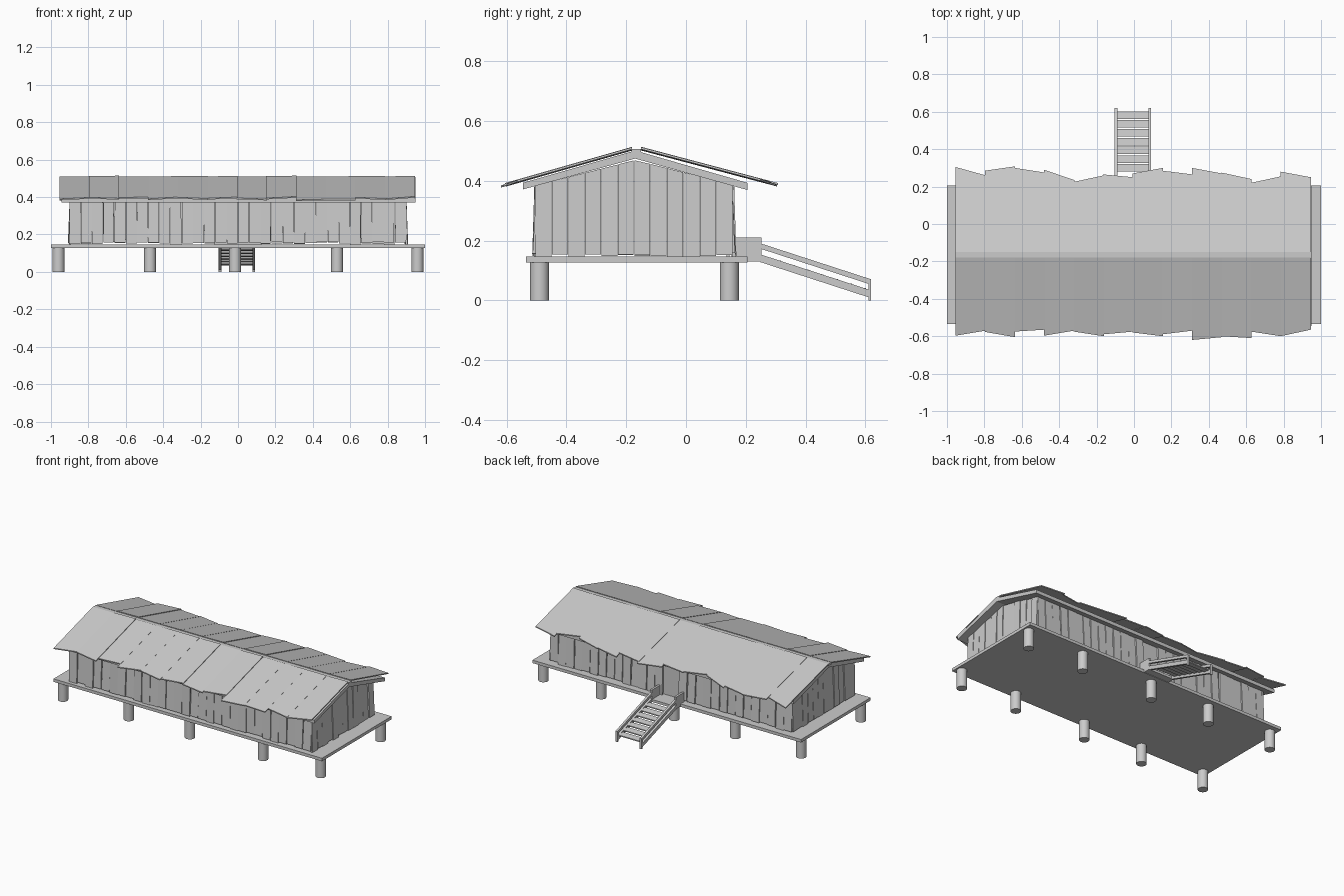
import bpy, bmesh, math, random

if "Cube" in bpy.data.objects:
    bpy.data.objects.remove(bpy.data.objects["Cube"])
random.seed(4)
RY, DECK = -0.17, 0.147          # ridge y, deck top z


def finish(name, bm):
    bmesh.ops.recalc_face_normals(bm, faces=bm.faces[:])
    me = bpy.data.meshes.new(name)
    bm.to_mesh(me)
    bm.free()
    ob = bpy.data.objects.new(name, me)
    bpy.context.collection.objects.link(ob)
    return ob


def hexa(bm, low, high):
    """Closed solid between two matching polygons."""
    a = [bm.verts.new(p) for p in low]
    b = [bm.verts.new(p) for p in high]
    bm.faces.new(a)
    bm.faces.new(b)
    n = len(a)
    for i in range(n):
        bm.faces.new((a[i], a[(i + 1) % n], b[(i + 1) % n], b[i]))


def box(bm, x0, x1, y0, y1, z0, z1):
    q = [(x0, y0), (x1, y0), (x1, y1), (x0, y1)]
    hexa(bm, [(x, y, z0) for x, y in q], [(x, y, z1) for x, y in q])


def extrude_x(bm, profile, x0, x1):
    hexa(bm, [(x0, y, z) for y, z in profile], [(x1, y, z) for y, z in profile])


# Deck
bm = bmesh.new()
box(bm, -1, 1, -0.535, 0.205, 0.127, DECK)
finish("deck", bm)

# Support posts
for x in (-0.96, -0.47, -0.015, 0.53, 0.96):
    for y in (-0.49, 0.145):
        bpy.ops.mesh.primitive_cylinder_add(vertices=20, radius=0.032, depth=0.13, location=(x, y, 0.065))
        bpy.context.object.name = "support_post"
        bpy.ops.object.shade_smooth_by_angle()

# Long walls of uneven upright planks, leaning slightly inwards
T = 0.012
for name, yb, s in (("front_wall", -0.512, 1), ("back_wall", 0.166, -1)):
    bm = bmesh.new()
    n = 30
    for i in range(n):
        x0 = -0.9 + 1.8 * i / n
        x1 = x0 + 1.8 / n - random.uniform(0, 0.006)
        if s < 0 and abs((x0 + x1) / 2) < 0.08:
            continue                       # doorway
        o = yb + s * random.uniform(-0.003, 0.004)
        t = random.uniform(-0.003, 0.003)
        z0 = DECK + random.uniform(0, 0.012)
        yt = o + s * random.uniform(0.006, 0.014)
        hexa(bm, [(x0, o, z0), (x1, o, z0), (x1, o + s * T, z0), (x0, o + s * T, z0)],
             [(x0 + t, yt, 0.385), (x1 + t, yt, 0.385), (x1 + t, yt + s * T, 0.385), (x0 + t, yt + s * T, 0.385)])
    finish(name, bm)

# Recessed door
bm = bmesh.new()
box(bm, -0.125, 0.125, 0.135, 0.145, DECK, 0.385)
finish("door", bm)

# Gable walls
def gable_z(y):
    return 0.47 - 0.255 * abs(y - RY)

for s in (-1, 1):
    bm = bmesh.new()
    n = 12
    for i in range(n):
        y0 = -0.503 + 0.66 * i / n
        y1 = y0 + 0.66 / n - 0.002
        xb = 0.905 + random.uniform(-0.003, 0.005)
        xt = xb - random.uniform(0.005, 0.012)
        z0 = DECK + random.uniform(0, 0.008)
        hexa(bm, [(s * xb, y0, z0), (s * xb, y1, z0), (s * (xb - T), y1, z0), (s * (xb - T), y0, z0)],
             [(s * xt, y0, gable_z(y0)), (s * xt, y1, gable_z(y1)),
              (s * (xt - T), y1, gable_z(y1)), (s * (xt - T), y0, gable_z(y0))])
    finish("gable_wall", bm)

# Under-roof with gabled section
bm = bmesh.new()
extrude_x(bm, [(-0.545, 0.372), (RY, 0.475), (0.205, 0.37), (0.205, 0.394), (RY, 0.502), (-0.545, 0.394)], -0.945, 0.95)
finish("roof_frame", bm)

# Ragged roof sheets: eave y at both ends of each sheet
front = [(-.597, -.57), (-.577, -.605), (-.575, -.565), (-.597, -.57), (-.575, -.60), (-.59, -.575),
         (-.58, -.60), (-.59, -.57), (-.62, -.605), (-.60, -.61), (-.575, -.60), (-.60, -.565)]
back = [(.305, .26), (.285, .308), (.30, .275), (.29, .235), (.225, .26), (.265, .25),
        (.27, .30), (.285, .265), (.30, .27), (.275, .24), (.22, .255), (.28, .25)]
for name, eaves, ys, slope in (("front_roof_sheet", front, -0.18, 0.285), ("back_roof_sheet", back, -0.15, 0.265)):
    for i, (ea, eb) in enumerate(eaves):
        x0 = -0.955 + 0.158 * i
        x1 = x0 + 0.162
        lift = (0, 0.004, 0.002)[i % 3]
        q = [(x0, ys), (x1, ys), (x1, eb), (x0, ea)]
        low = [(x, y, 0.502 + lift * 0.6 - slope * abs(y - ys) + (0.003 * (i % 2) if x == x1 else 0)) for x, y in q]
        bm = bmesh.new()
        hexa(bm, low, [(x, y, z + 0.007) for x, y, z in low])
        finish(name, bm)

# Ridge beam
bm = bmesh.new()
box(bm, -0.955, 0.95, -0.182, -0.15, 0.494, 0.507)
finish("ridge_beam", bm)

# Stair sides: landing boards, paired sloping rails and a foot post
SL = 0.325
for x in (-0.103, 0.077):
    bm = bmesh.new()
    w = x + 0.015
    box(bm, x, w, 0.165, 0.253, 0.13, 0.21)
    for za, h in ((0.173, 0.018), (0.128, 0.026)):
        y0, y1 = 0.25, 0.62
        zb = za - SL * (y1 - y0)
        extrude_x(bm, [(y0, za), (y1, max(zb, 0)), (y1, zb + h), (y0, za + h)], x, w)
    box(bm, x, w, 0.61, 0.62, 0.0, 0.07)
    finish("stair_side", bm)

# Stair treads and landing
bm = bmesh.new()
box(bm, -0.09, 0.08, 0.2, 0.252, 0.13, 0.147)
for i in range(7):
    y = 0.3 + 0.047 * i
    z = 0.145 - SL * (y - 0.25)
    extrude_x(bm, [(y - 0.02, z + 0.003), (y + 0.02, z - 0.003), (y + 0.02, z + 0.004), (y - 0.02, z + 0.01)], -0.09, 0.08)
finish("stair_treads", bm)
